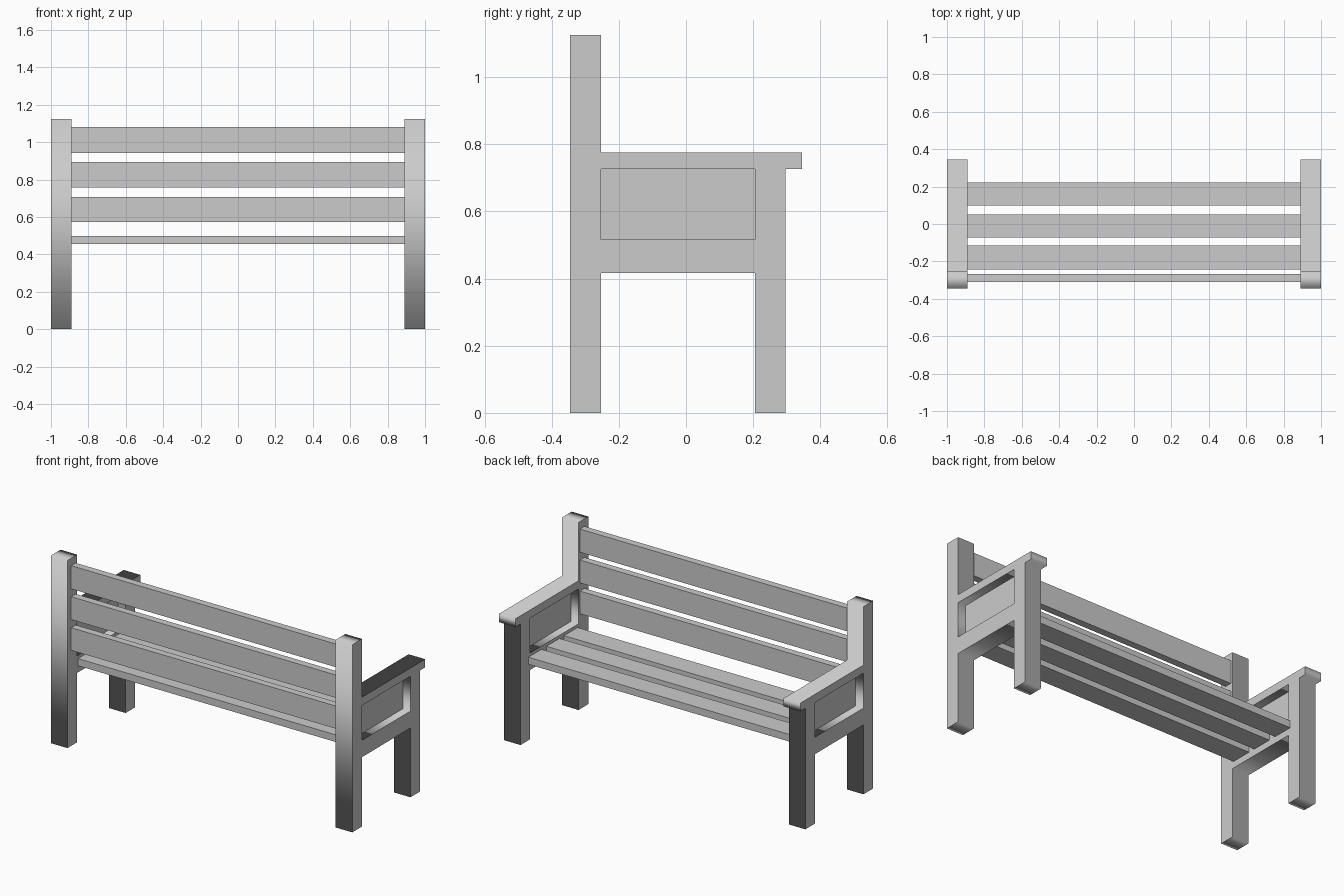
import bpy
from math import pi

if "Cube" in bpy.data.objects:
    bpy.data.objects.remove(bpy.data.objects["Cube"])


def box(name, x, y, z):
    """Box from (min, max) ranges on each axis."""
    bpy.ops.mesh.primitive_cube_add(size=1, location=[(a + b) / 2 for a, b in (x, y, z)])
    ob = bpy.context.object
    ob.name = name
    ob.scale = [b - a for a, b in (x, y, z)]
    bpy.ops.object.transform_apply(location=False, rotation=False, scale=True)
    return ob


def extruded_profile(name, loops, x, half_width):
    """Filled (y, z) outline with holes, extruded along x."""
    cu = bpy.data.curves.new(name, 'CURVE')
    cu.dimensions = '2D'
    cu.fill_mode = 'BOTH'
    cu.extrude = half_width
    for pts in loops:
        sp = cu.splines.new('POLY')
        sp.points.add(len(pts) - 1)
        for p, (a, b) in zip(sp.points, pts):
            p.co = (a, b, 0, 1)
        sp.use_cyclic_u = True
    ob = bpy.data.objects.new(name, cu)
    bpy.context.collection.objects.link(ob)
    ob.location.x = x
    ob.rotation_euler = (pi / 2, 0, pi / 2)
    bpy.ops.object.select_all(action='DESELECT')
    ob.select_set(True)
    bpy.context.view_layer.objects.active = ob
    bpy.ops.object.convert(target='MESH')
    bpy.context.object.name = name
    return bpy.context.object


# Side frames: posts, seat rail and armrest in one outline, with an opening
OUTER = [(-.345, 0), (-.253, 0), (-.253, .416), (.206, .416), (.206, 0), (.297, 0),
         (.297, .726), (.345, .726), (.345, .775), (-.253, .775), (-.253, 1.125), (-.345, 1.125)]
OPENING = [(-.253, .517), (.206, .517), (.206, .726), (-.253, .726)]
for side, s in (("left", -1), ("right", 1)):
    extruded_profile(side + "_side_frame", [OUTER, OPENING], s * .945, .055)
    # Thin recessed panel filling the opening
    cx = s * .945
    box(side + "_side_panel", (cx - .004, cx + .004), (-.253, .206), (.517, .726))

# Seat slats
for i, y in enumerate([(-.244, -.116), (-.073, .051), (.098, .222)]):
    box(f"seat_slat_{i + 1}", (-.89, .89), y, (.455, .498))

# Backrest slats
for i, z in enumerate([(.572, .708), (.757, .894), (.941, 1.08)]):
    box(f"back_slat_{i + 1}", (-.89, .89), (-.309, -.266), z)
